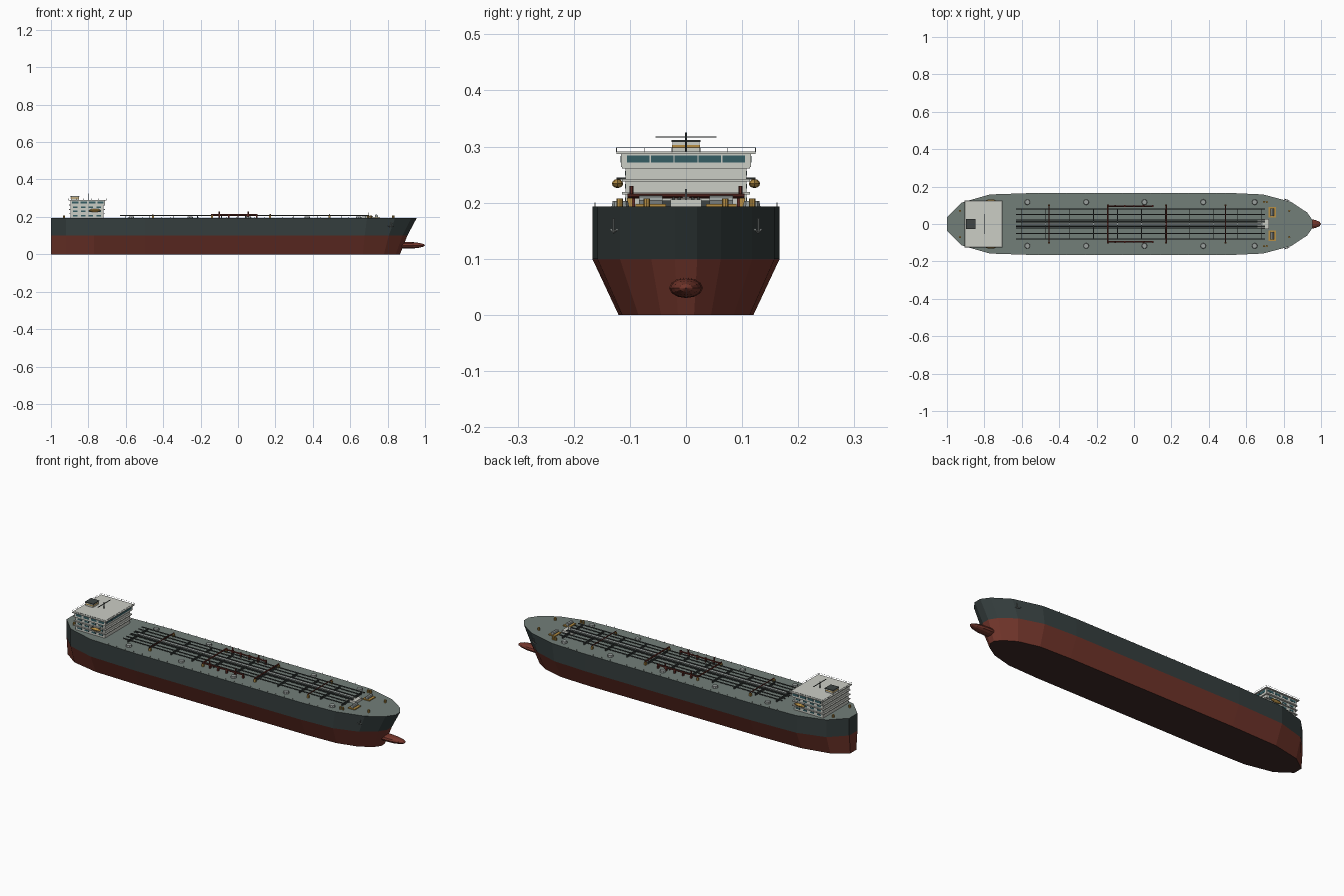
import bpy, bmesh, math
from mathutils import Matrix, Vector

cube = bpy.data.objects.get("Cube")
if cube:
    bpy.data.objects.remove(cube, do_unlink=True)


def material(name, r, g, b):
    m = bpy.data.materials.new(name)
    m.use_nodes = True
    m.diffuse_color = (r, g, b, 1)
    m.node_tree.nodes["Principled BSDF"].inputs["Base Color"].default_value = (r, g, b, 1)
    return m


TOPSIDE = material("dark topside paint", .035, .048, .048)
RED = material("red bottom paint", .17, .036, .024)
DECK = material("grey green deck", .17, .21, .19)
WHITE = material("off white", .6, .61, .56)
GLASS = material("teal glass", .035, .11, .125)
YELLOW = material("ochre yellow", .48, .28, .06)
RUST = material("dark red pipe", .12, .025, .018)
STEEL = material("dark steel", .05, .06, .057)
GREY = material("pale grey", .32, .35, .34)
KEEL = material("dark keel paint", .05, .025, .022)

DECK_Z, WATER_Z = .193, .1


def finish(bm, name, *mats):
    mesh = bpy.data.meshes.new(name)
    bmesh.ops.recalc_face_normals(bm, faces=bm.faces)
    bm.to_mesh(mesh)
    bm.free()
    ob = bpy.data.objects.new(name, mesh)
    for m in mats:
        mesh.materials.append(m)
    bpy.context.collection.objects.link(ob)
    return ob


def boxes(name, mat, items, mirror=False):
    """One object from boxes given as (x range, y range, z range)."""
    bm = bmesh.new()
    for spans in items:
        for side in ((1, -1) if mirror else (1,)):
            mid = Vector([(a + b) / 2 for a, b in spans])
            mid.y *= side
            size = [abs(b - a) for a, b in spans]
            bmesh.ops.create_cube(bm, size=1, matrix=Matrix.Translation(mid) @ Matrix.Diagonal((*size, 1)))
    return finish(bm, name, mat)


def rods(name, mat, items, radius, sides=6, mirror=False, tip=None):
    """One object from cylinders or cones between pairs of points."""
    bm = bmesh.new()
    for a, b in items:
        for side in ((1, -1) if mirror else (1,)):
            p, q = (Vector((v[0], v[1] * side, v[2])) for v in (a, b))
            turn = (q - p).to_track_quat("Z", "Y").to_matrix().to_4x4()
            bmesh.ops.create_cone(bm, cap_ends=True, segments=sides, radius1=radius,
                                  radius2=radius if tip is None else tip, depth=(q - p).length,
                                  matrix=Matrix.Translation((p + q) / 2) @ turn)
    return finish(bm, name, mat)


def around(c, half):
    return (c - half, c + half)


# Hull lofted through three levels: bottom, paint line and deck
half = [(-1, .035), (-.92, .115), (-.77, .158), (-.5, .167), (.49, .167),
        (.69, .158), (.84, .118), (.925, .062), (.955, .02)]
outline = half + [(x, -y) for x, y in reversed(half)]
bm = bmesh.new()
rings = []
for z, beam, rake in ((0, .72, .75), (WATER_Z, 1, .86), (DECK_Z, 1, 1)):
    rings.append([bm.verts.new((x if x < .6 else .6 + (x - .6) * rake, y * beam, z)) for x, y in outline])
n = len(outline)
for level in range(2):
    low, high = rings[level:level + 2]
    for i in range(n):
        j = (i + 1) % n
        bm.faces.new((low[i], low[j], high[j], high[i])).material_index = 1 - level
bm.faces.new(rings[0]).material_index = 3
bm.faces.new(rings[2]).material_index = 2
finish(bm, "hull", TOPSIDE, RED, DECK, KEEL)

# Bulbous bow
bm = bmesh.new()
bmesh.ops.create_uvsphere(bm, u_segments=12, v_segments=8, radius=1,
                          matrix=Matrix.Translation((.9, 0, .048)) @ Matrix.Diagonal((.1, .03, .018, 1))
                          @ Matrix.Rotation(math.pi / 2, 4, "Y"))
finish(bm, "bulbous_bow", RED)

# Accommodation block: four tiers with overhanging deck slabs
AFT, FORE, TIER = -.895, -.72, .0235
tops = [DECK_Z + TIER * (i + 1) for i in range(4)]
boxes("accommodation_block", WHITE, [((AFT, FORE), (-.108, .108), (DECK_Z, .266))])
boxes("bridge", WHITE, [((AFT, FORE + .008), (-.116, .116), (.264, .288))])
boxes("deck_slabs", WHITE, [((AFT - .008, FORE + .008), (-.114, .114), around(z, .0022)) for z in tops[:3]])
boxes("bridge_roof", WHITE, [((AFT - .01, FORE + .016), (-.124, .124), (.287, .291))])

# Windows: panes across the bridge front and rows along the sides
boxes("bridge_windows", GLASS, [(around(FORE + .008, .0015), around(y * .0425, .0202), (.272, .284))
                                for y in range(-2, 3)])
boxes("bridge_side_windows", GLASS, [(around(-.87 + i * .045, .017), around(.116, .001), (.272, .283))
                                     for i in range(4)], True)
boxes("cabin_windows", GLASS, [(around(-.87 + i * .042, .012), around(.108, .001), around(z - .011, .004))
                               for z in tops[:3] for i in range(4)], True)

# Thin rail round the bridge roof
corners = [(AFT - .01, -.124), (FORE + .016, -.124), (FORE + .016, .124), (AFT - .01, .124)]
rail = []
for i, (x, y) in enumerate(corners):
    u, v = corners[(i + 1) % 4]
    rail.append(((x, y, .298), (u, v, .298)))
    rail += [((x + (u - x) * t / 5, y + (v - y) * t / 5, .29), (x + (u - x) * t / 5, y + (v - y) * t / 5, .298))
             for t in range(5)]
rods("roof_rail", GREY, rail, .0006, 4)

# Funnel, mast and radar
boxes("funnel", WHITE, [(around(-.872, .022), (-.024, .024), (.29, .309))])
boxes("funnel_band", YELLOW, [(around(-.872, .0226), (-.0246, .0246), (.298, .303))])
boxes("funnel_cap", STEEL, [(around(-.872, .025), (-.026, .026), (.308, .312))])
rods("mast", STEEL, [((-.8, 0, .29), (-.8, 0, .325))], .002)
boxes("radar_bar", STEEL, [(around(-.8, .002), (-.054, .054), around(.317, .001))])

# Lifeboats hung from davits
bm = bmesh.new()
for side in (1, -1):
    bmesh.ops.create_uvsphere(bm, u_segments=8, v_segments=6, radius=1,
                              matrix=Matrix.Translation((-.765, .122 * side, .234)) @ Matrix.Diagonal((.032, .01, .008, 1)))
finish(bm, "lifeboats", YELLOW)
rods("davits", STEEL, [((x, .108, .243), (x, .124, .243)) for x in (-.785, -.745)], .0015, 6, True)

# Cargo pipes, walkway and their supports
PIPE_Z = .207
rods("cargo_pipes", STEEL, [((-.63, y, PIPE_Z), (.7, y, PIPE_Z)) for y in (.012, .022, .052, .08)], .0032, 6, True)
boxes("walkway", GREY, [((-.6, .69), (-.006, .006), (.208, .211))])
boxes("pipe_supports", STEEL, [(around(-.6 + i * .128, .002), (-.084, .084), (DECK_Z, .204)) for i in range(11)])

# Cross pipes with yellow end valves
for label, mat, r, xs in (("cross_pipes", RUST, .0042, (-.14, .172)), ("small_cross_pipes", RUST, .0028, (-.455, .49))):
    rods(label, mat, [((x, -.104, .212), (x, .104, .212)) for x in xs], r)
boxes("cross_pipe_valves", YELLOW, [(around(x, .005), around(.1, .005), (DECK_Z, .208))
                                    for x in (-.455, -.14, .172, .49)], True)

# Manifold runs, their posts and the hose crane masts
rods("manifold_pipes", RUST, [((-.14, .096, .21), (.1, .096, .21))], .0045, 6, True)
boxes("manifold_posts", RUST, [(around(-.1 + i * .05, .004), around(.096, .005), (DECK_Z, .216)) for i in range(5)], True)
rods("hose_masts", RUST, [((x, .097, DECK_Z), (x, .097, .23)) for x in (-.1, .055)], .0038, 6, True)

# Tank hatches
HATCHES = (-.57, -.256, .056, .37, .645)
rods("tank_hatches", GREY, [((x, .117, DECK_Z), (x, .117, .203)) for x in HATCHES], .0155, 8, True, .0135)

# Foredeck: store house, winches and bollards
boxes("fore_house", WHITE, [((.685, .722), (-.028, .028), (DECK_Z, .206)),
                            ((.66, .69), (-.02, .02), (DECK_Z, .201))])
boxes("winch_beds", YELLOW, [(around(.74, .02), around(.063, .027), (DECK_Z, .198))], True)
rods("winch_drums", GREY, [((.74, .042, .204), (.74, .084, .204))], .009, 8, True)
rods("bollards", YELLOW, [((x, y, DECK_Z), (x, y, .207)) for x, y in ((.695, .118), (.71, .118), (.83, .07), (-.93, .07))],
     .006, 8, True)
rods("fore_mast", GREY, [((.7, 0, .2), (.7, 0, .224))], .0018)

# Edge rail stanchions along the straight sides
boxes("edge_stanchions", GREY, [(around(-.66 + i * .05, .0008), around(.162, .0008), (DECK_Z, .2))
                                for i in range(26)], True)

# Anchors on the bow: shank, stock and flukes against the plating
rods("anchors", GREY, [((.817, .129, .148), (.822, .129, .172)), ((.803, .134, .152), (.815, .129, .147)),
                       ((.815, .129, .147), (.83, .123, .152))], .0022, 6, True)
